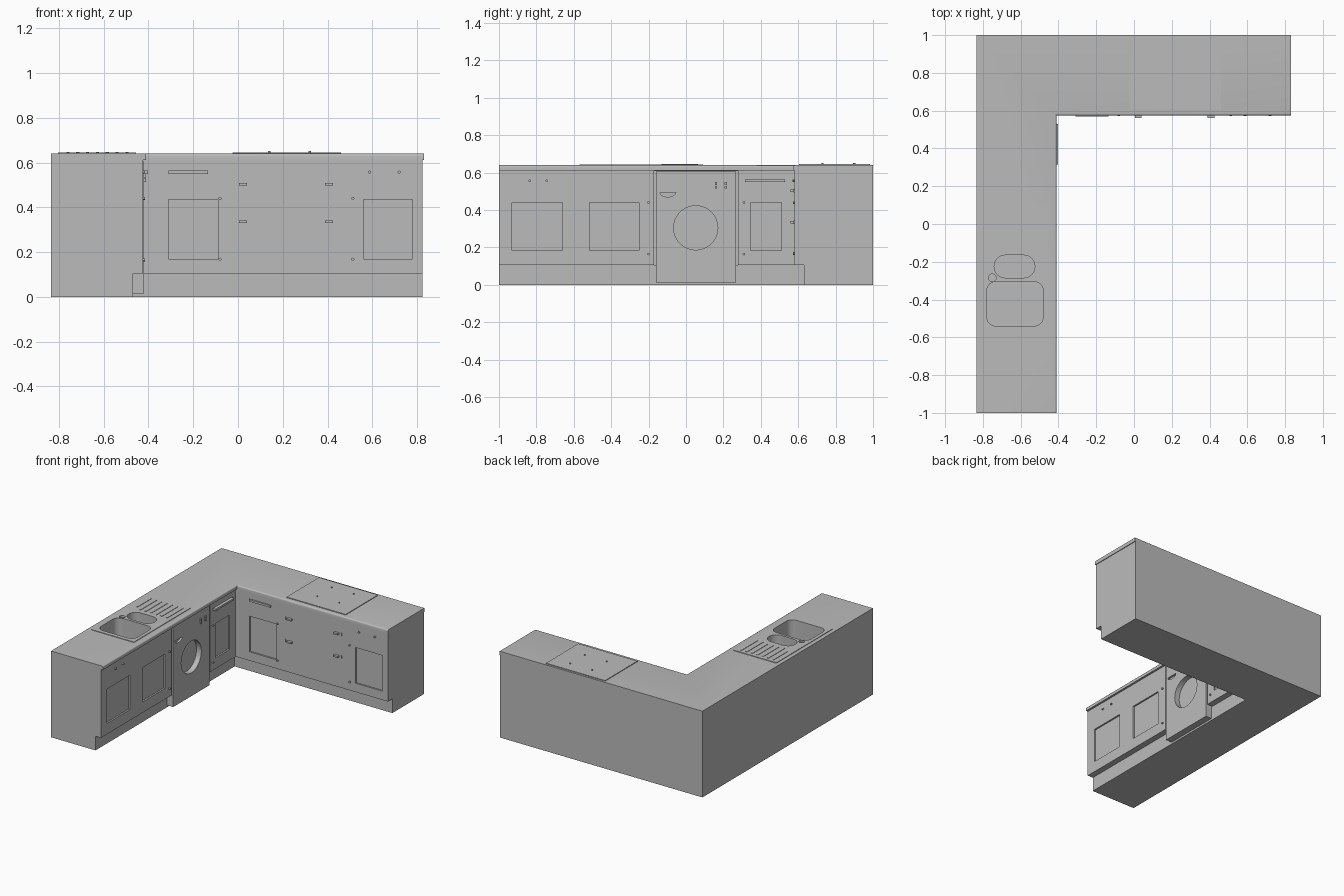
import bpy, bmesh, math
from mathutils import Matrix

if "Cube" in bpy.data.objects:
    bpy.data.objects.remove(bpy.data.objects["Cube"])

grey = bpy.data.materials.new("plain_grey")
grey.diffuse_color = (0.5, 0.5, 0.5, 1)
grey.use_nodes = True
grey.node_tree.nodes["Principled BSDF"].inputs["Base Color"].default_value = grey.diffuse_color


def finish(name, bm):
    bmesh.ops.recalc_face_normals(bm, faces=bm.faces)
    me = bpy.data.meshes.new(name)
    bm.to_mesh(me)
    bm.free()
    ob = bpy.data.objects.new(name, me)
    bpy.context.collection.objects.link(ob)
    me.materials.append(grey)
    return ob


def add_box(bm, x0, x1, y0, y1, z0, z1):
    m = (Matrix.Translation(((x0 + x1) / 2, (y0 + y1) / 2, (z0 + z1) / 2))
         @ Matrix.Diagonal((x1 - x0, y1 - y0, z1 - z0, 1)))
    bmesh.ops.create_cube(bm, size=1, matrix=m)


def boxes(name, *dims):
    bm = bmesh.new()
    for d in dims:
        add_box(bm, *d)
    return finish(name, bm)


def add_prism(bm, pts, z0, z1):
    f = bm.faces.new([bm.verts.new((x, y, z0)) for x, y in pts])
    r = bmesh.ops.extrude_face_region(bm, geom=[f])
    bmesh.ops.translate(bm, vec=(0, 0, z1 - z0),
                        verts=[v for v in r["geom"] if isinstance(v, bmesh.types.BMVert)])


def add_cyl(bm, axis, c, r, depth, n=16):
    rot = {"x": Matrix.Rotation(math.pi / 2, 4, "Y"),
           "y": Matrix.Rotation(math.pi / 2, 4, "X"), "z": Matrix()}[axis]
    bmesh.ops.create_cone(bm, cap_ends=True, segments=n, radius1=r, radius2=r,
                          depth=depth, matrix=Matrix.Translation(c) @ rot)


def rounded(x0, x1, y0, y1, r, n=8):
    pts = []
    for k, (cx, cy) in enumerate([(x1 - r, y1 - r), (x0 + r, y1 - r),
                                  (x0 + r, y0 + r), (x1 - r, y0 + r)]):
        for i in range(n + 1):
            a = math.pi / 2 * (k + i / n)
            pts.append((cx + r * math.cos(a), cy + r * math.sin(a)))
    return pts


def cut(ob, *cutters):
    for c in cutters:
        m = ob.modifiers.new("cut", "BOOLEAN")
        m.object, m.operation, m.solver = c, "DIFFERENCE", "EXACT"
    dg = bpy.context.evaluated_depsgraph_get()
    me = bpy.data.meshes.new_from_object(ob.evaluated_get(dg))
    ob.modifiers.clear()
    ob.data = me


def l_shape(front_x, front_y, right):
    return [(-.835, -1), (front_x, -1), (front_x, front_y),
            (right, front_y), (right, 1), (-.835, 1)]


# Cabinet body, set-back plinth and worktop
bm = bmesh.new()
add_prism(bm, l_shape(-.425, .58, .825), .105, .612)
cabinets = finish("cabinets", bm)
bm = bmesh.new()
add_prism(bm, l_shape(-.47, .632, .825), 0, .105)
plinth = finish("plinth", bm)
bm = bmesh.new()
add_prism(bm, l_shape(-.41, .575, .83), .612, .64)
front = [e for e in bm.edges if all(v.co.z > .63 for v in e.verts) and
         (all(abs(v.co.x + .41) < 1e-4 for v in e.verts) or
          all(abs(v.co.y - .575) < 1e-4 for v in e.verts))]
bmesh.ops.bevel(bm, geom=front, offset=.01, segments=4, profile=.5, affect="EDGES")
worktop = finish("worktop", bm)

# Sink plate with drainer ridges
sink = boxes("sink_plate", (-.805, -.455, -.57, .09, .638, .644))
bm = bmesh.new()
for i in range(7):
    x = -.76 + i * .044
    add_prism(bm, rounded(x - .007, x + .007, -.13 + (.03 if i == 0 else 0), .065, .006, 4), .643, .647)
finish("drainer_ridges", bm)

# Bowls and tap hole sunk through plate, worktop and cabinet
helpers = []
bm = bmesh.new()
add_prism(bm, rounded(-.78, -.48, -.54, -.305, .05), .48, .7)
add_prism(bm, rounded(-.74, -.525, -.285, -.165, .059), .55, .7)
add_cyl(bm, "z", (-.75, -.285, .675), .02, .09, 20)
bowls = finish("bowl_cutter", bm)
helpers.append(bowls)

# Recessed door panels and the slot for the washing machine
d = .012
panels = boxes("panel_cutter",
               *[(-.425 - d, -.3, y0, y1, .185, .44)
                 for y0, y1 in ((-.93, -.66), (-.515, -.25), (.345, .51))],
               *[(x0, x1, .5, .58 + d, .17, .435) for x0, x1 in ((-.31, -.09), (.56, .78))])
slot = boxes("slot_cutter", (-.5, -.3, -.17, .277, 0, .609))
helpers += [panels, slot]
cut(cabinets, bowls, panels, slot)
cut(worktop, bowls)
cut(sink, bowls)

# Washing machine with porthole and recessed half-round grip
machine = boxes("washing_machine", (-.52, -.42, -.16, .267, .014, .605))
bm = bmesh.new()
add_cyl(bm, "x", (-.42, .052, .305), .118, .08, 48)
porthole = finish("porthole_cutter", bm)
bm = bmesh.new()
arc = [(-.097 + .043 * math.cos(math.pi + math.pi * i / 12),
        .495 + .025 * math.sin(math.pi + math.pi * i / 12)) for i in range(13)]
f = bm.faces.new([bm.verts.new((-.435, y, z)) for y, z in arc])
r = bmesh.ops.extrude_face_region(bm, geom=[f])
bmesh.ops.translate(bm, vec=(.05, 0, 0),
                    verts=[v for v in r["geom"] if isinstance(v, bmesh.types.BMVert)])
grip = finish("grip_cutter", bm)
helpers += [porthole, grip]
cut(machine, porthole, grip)
boxes("machine_switches", *[(-.425, -.41, y - .006, y + .006, z - .008, z + .008)
                            for y in (.16, .212) for z in (.522, .542)])

# Hob plate with its small burner caps
boxes("hob_plate", (-.025, .46, .605, .985, .638, .645))
bm = bmesh.new()
for x in (.14, .32):
    for y in (.73, .9):
        add_cyl(bm, "z", (x, y, .646), .006, .01, 12)
finish("burner_caps", bm)

# Bar handles and drawer pulls
boxes("bar_handles", (-.31, -.135, .57, .581, .549, .564),
      (-.426, -.403, .315, .53, .549, .564))
boxes("drawer_pulls", *[(x - .018, x + .018, .56, .581, z - .006, z + .006)
                        for x in (.023, .407) for z in (.503, .335)])
boxes("drawer_clips", *[(x - .003, x + .003, .574, .581, z - .01, z + .01)
                        for x in (-.013, .446) for z in (.503, .335)])

# Small door knobs
bm = bmesh.new()
for x, z in ((-.08, .44), (-.08, .168), (.513, .44), (.513, .168), (.588, .557), (.72, .557)):
    add_cyl(bm, "y", (x, .577, z), .007, .012, 12)
for y, z in ((-.2, .44), (-.2, .165), (.31, .44), (.31, .165), (-.835, .557), (-.745, .557)):
    add_cyl(bm, "x", (-.422, y, z), .007, .012, 12)
finish("door_knobs", bm)

for h in helpers:
    bpy.data.objects.remove(h, do_unlink=True)

# Smooth rounded walls, keeping edges sharp
for ob in bpy.data.objects:
    ob.select_set(True)
    bpy.context.view_layer.objects.active = ob
bpy.ops.object.shade_smooth_by_angle(angle=math.radians(30))
